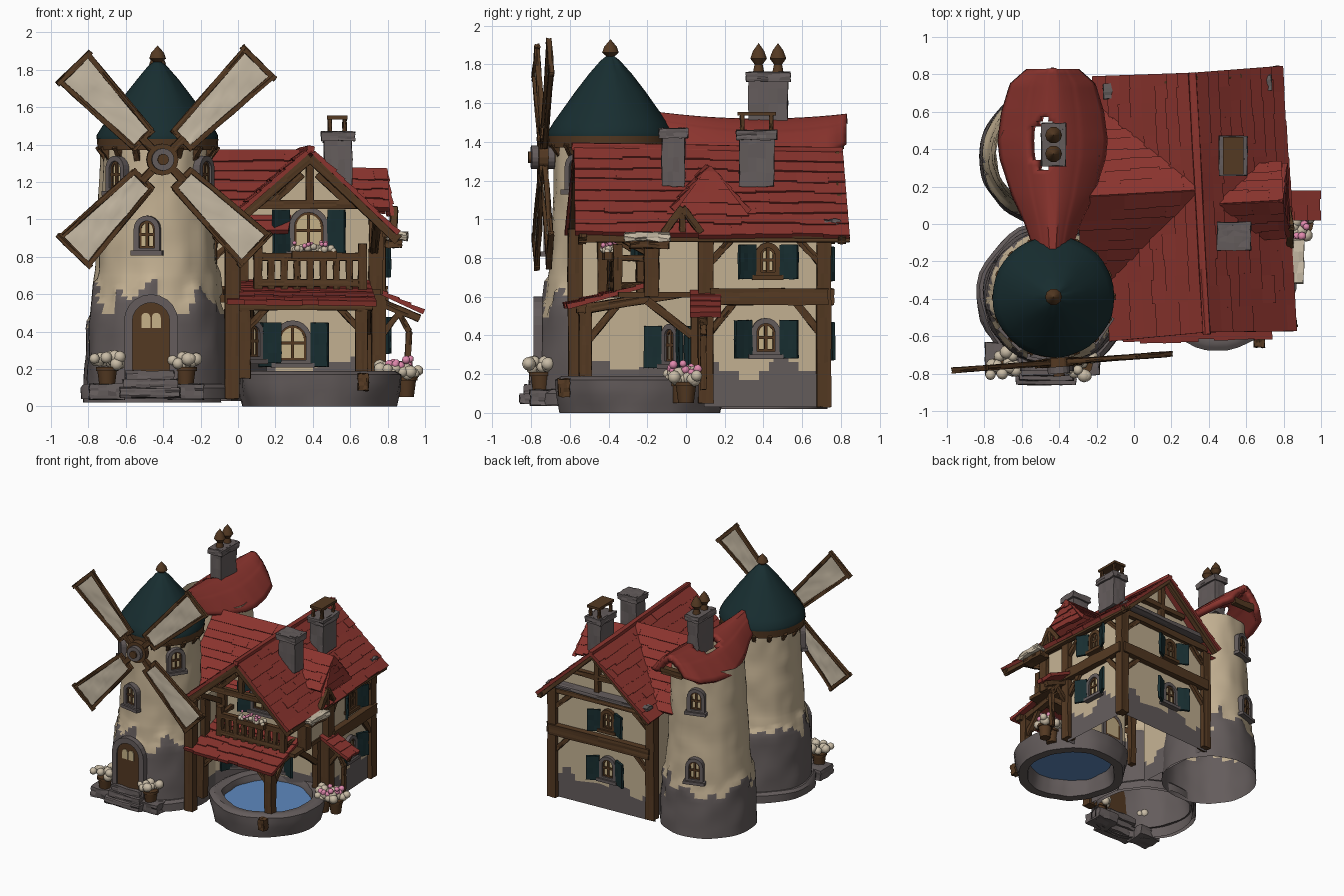
import bpy, bmesh, math, random
from mathutils import Vector as V, Matrix, noise

if "Cube" in bpy.data.objects:
    bpy.data.objects.remove(bpy.data.objects["Cube"])
random.seed(4)
I = Matrix.Identity(4)
pi = math.pi

def material(name, rgb):
    m = bpy.data.materials.new(name)
    m.diffuse_color = (*rgb, 1)
    m.use_nodes = True
    m.node_tree.nodes["Principled BSDF"].inputs["Base Color"].default_value = m.diffuse_color
    return m

RED = material("red tile", (.255, .034, .027))
TEAL = material("dark teal", (.009, .027, .030))
WOOD = material("brown wood", (.088, .041, .016))
STONE = material("grey stone", (.128, .108, .107))
CREAM = material("cream plaster", (.55, .44, .29))
PALE = material("pale cloth", (.58, .50, .38))
BLUE = material("water blue", (.11, .25, .52))
PINK = material("pink flower", (.75, .25, .42))
GLASS = material("warm glass", (.57, .45, .25))

def obj(name, bm, mats, smooth=False):
    bmesh.ops.recalc_face_normals(bm, faces=bm.faces)
    me = bpy.data.meshes.new(name)
    bm.to_mesh(me)
    bm.free()
    for m in mats:
        me.materials.append(m)
    for p in me.polygons:
        p.use_smooth = smooth
    o = bpy.data.objects.new(name, me)
    bpy.context.collection.objects.link(o)
    if smooth:
        me.set_sharp_from_angle(angle=math.radians(40))
    return o

def box(name, c, s, mat, M=I, rough=.0):
    bm = bmesh.new()
    bmesh.ops.create_cube(bm, size=1, matrix=Matrix.Diagonal((*s, 1)))
    if rough:
        bmesh.ops.subdivide_edges(bm, edges=bm.edges, cuts=3, use_grid_fill=True)
        for v in bm.verts:
            v.co += V([random.uniform(-rough, rough) for _ in range(3)])
    bm.transform(M @ Matrix.Translation(c))
    return obj(name, bm, [mat])

def beam(name, p, q, w, mat=WOOD, d=None, M=I):
    p, q = V(p), V(q)
    R = (q - p).to_track_quat('Z', 'Y').to_matrix().to_4x4()
    return box(name, (0, 0, 0), (w, d or w, (q - p).length), mat,
               M @ Matrix.Translation((p + q) / 2) @ R, rough=.003)

# revolved shape; with a stone height the lower faces become rough stone
def lathe(name, prof, c, mat, seg=48, stone=None, rings=1, lump=0.):
    bm, rows = bmesh.new(), []
    pts = [V(p).lerp(V(q), k / rings) for p, q in zip(prof, prof[1:]) for k in range(rings)] + [V(prof[-1])]
    wob = lambda a, z: noise.noise(V((math.cos(a) * 3, math.sin(a) * 3, z * 7 + c[0])))
    for r, z in pts:
        row = []
        for i in range(seg):
            a = 2 * pi * i / seg
            n = wob(a, z)
            rr = r + lump * n + (.014 if stone and z < stone + .17 * n else 0)
            row.append(bm.verts.new((c[0] + rr * math.cos(a), c[1] + rr * math.sin(a), c[2] + z)))
        rows.append(row)
    for k in range(len(rows) - 1):
        for i in range(seg):
            j = (i + 1) % seg
            f = bm.faces.new((rows[k][i], rows[k][j], rows[k + 1][j], rows[k + 1][i]))
            z = pts[k + 1][1]
            f.material_index = int(bool(stone) and z < stone + .17 * wob(2 * pi * i / seg, z))
    return obj(name, bm, [mat, STONE], True)

# plaster wall with an uneven stone foot; top(t) gives the upper edge
def wall(name, p, q, z0, top, stone=0):
    bm, n, m = bmesh.new(), 24, 20
    p, q = V((*p, 0)), V((*q, 0))
    g = [[bm.verts.new(p.lerp(q, i / n) + V((0, 0, z0 + (top(i / n) - z0) * k / m)))
          for k in range(m + 1)] for i in range(n + 1)]
    for i in range(n):
        for k in range(m):
            f = bm.faces.new((g[i][k], g[i + 1][k], g[i + 1][k + 1], g[i][k + 1]))
            c = f.calc_center_median()
            f.material_index = int(c.z < stone + .10 * noise.noise(c * 7))
    return obj(name, bm, [CREAM, STONE])

# overlapping shingles between an eave edge and a ridge edge
def tiles(name, e0, e1, r0, r1, rows, cols, t=.012):
    e0, e1, r0, r1 = map(V, (e0, e1, r0, r1))
    up = (e1 - e0).cross(r0 - e0).normalized()
    up = up if up.z > 0 else -up
    P = lambda u, v: e0.lerp(e1, u).lerp(r0.lerp(r1, u), v)
    bm = bmesh.new()
    for k in range(rows):
        cuts = [0] + [(j + (k % 2) * .5 + random.uniform(-.15, .15)) / cols for j in range(1, cols)] + [1]
        for a, b in zip(cuts, cuts[1:]):
            lo, hi = (k - random.uniform(0, .25)) / rows, (k + 1.05) / rows
            h = t * random.uniform(1.2, 1.7)
            vs = [bm.verts.new(P(u, v) + up * o) for u, v, o in
                  ((a, lo, h), (b, lo, h), (b, hi, t * .7), (a, hi, t * .7),
                   (a, lo, -t), (b, lo, -t), (b, hi, -t), (a, hi, -t))]
            for f in ((0, 1, 2, 3), (4, 5, 6, 7), (0, 1, 5, 4), (1, 2, 6, 5), (2, 3, 7, 6), (3, 0, 4, 7)):
                bm.faces.new([vs[i] for i in f])
    return obj(name, bm, [RED])

# arched plate or ring; local x points out of the wall
def arch(name, w, h, depth, mat, M, inner=0):
    def outline(g):
        a = w / 2 - g
        return [(-a, -h / 2 + g)] + [(-a * math.cos(pi * i / 10), h / 2 - w / 2 + a * math.sin(pi * i / 10))
                                     for i in range(11)] + [(a, -h / 2 + g)]
    bm = bmesh.new()
    o = [bm.verts.new((depth, y, z)) for y, z in outline(0)]
    n = len(o)
    if inner:
        q = [bm.verts.new((depth, y, z)) for y, z in outline(inner)]
        fs = [bm.faces.new((o[i], o[(i + 1) % n], q[(i + 1) % n], q[i])) for i in range(n)]
    else:
        fs = [bm.faces.new(o)]
    ex = bmesh.ops.extrude_face_region(bm, geom=fs)
    bmesh.ops.translate(bm, verts=[v for v in ex['geom'] if isinstance(v, bmesh.types.BMVert)], vec=(-depth - .015, 0, 0))
    bm.transform(M)
    return obj(name, bm, [mat])

def window(p, deg, w=.13, h=.18, shutters=True, frame=STONE):
    M = Matrix.Translation(p) @ Matrix.Rotation(math.radians(deg), 4, 'Z')
    arch("window_frame", w, h, .03, frame, M, .028)
    arch("window_inner_frame", w - .05, h - .05, .016, WOOD, M, .014)
    arch("window_pane", w - .05, h - .05, .008, GLASS, M)
    box("window_bar", (.012, 0, 0), (.012, .016, h - .05), WOOD, M)
    box("window_crossbar", (.012, 0, 0), (.012, w - .05, .016), WOOD, M)
    box("window_sill", (.02, 0, -h / 2), (.05, w + .03, .025), frame, M)
    for s in (-1, 1) if shutters else ():
        H = M @ Matrix.Translation((.01, s * w / 2, 0)) @ Matrix.Rotation(-s * .5, 4, 'Z')
        box("shutter", (.01, s * .055, -.01), (.02, .10, h * .98), TEAL, H, rough=.002)

# leafy clump with a few blossoms on top
def plant(name, c, r, n, mats):
    for i, m in enumerate(mats):
        bm = bmesh.new()
        for _ in range(n // (1 + i)):
            d = V([random.uniform(-1, 1) for _ in range(3)]) * r
            d.z = abs(d.z) * .7 + i * r * .5
            bmesh.ops.create_icosphere(bm, subdivisions=2, radius=r * random.uniform(.38, .52) * (1 - .35 * i),
                                       matrix=Matrix.Translation(V(c) + d))
        obj(name, bm, [m], True)

def pot(x, y, z, mats):
    lathe("flower_pot", [(.0, 0), (.04, 0), (.052, .09), (.06, .09), (.06, .11), (0, .11)], (x, y, z), WOOD, 12)
    plant("pot_flowers", (x, y, z + .12), .07, 14, mats)

# ---- windmill tower
T = (-.43, -.39, 0)
lathe("mill_tower", [(.365, .04), (.345, .55), (.315, .72), (.295, 1.1), (.285, 1.42)], T, CREAM, 64, .60, 9, .012)
lathe("mill_platform", [(.36, .12), (.39, .12), (.41, .10), (.41, .04)], T, STONE, 40, lump=.02)
lathe("cap_beam_ring", [(.27, 1.37), (.32, 1.37), (.325, 1.43), (.27, 1.43)], T, WOOD, 32)
lathe("mill_cap", [(.0, 1.43), (.325, 1.43), (.325, 1.45), (.295, 1.5), (.245, 1.57), (.18, 1.66), (.11, 1.75),
                   (.05, 1.82), (.01, 1.85)], T, TEAL, 40, lump=.006)
lathe("cap_finial", [(.025, 1.82), (.02, 1.84), (.045, 1.86), (.035, 1.89), (.0, 1.93)], T, WOOD, 10)
for i in range(16):
    a = 2 * pi * i / 16
    beam("cap_bracket", (T[0] + .27 * math.cos(a), T[1] + .27 * math.sin(a), 1.32),
         (T[0] + .32 * math.cos(a), T[1] + .32 * math.sin(a), 1.39), .03)
D = Matrix.Translation((-.465, -.757, .37)) @ Matrix.Rotation(-pi / 2, 4, 'Z')
arch("door_surround", .29, .46, .03, STONE, D, .045)
arch("mill_door", .22, .40, .02, WOOD, D)
for s in (-1, 1):
    arch("door_pane", .048, .08, .026, GLASS, D @ Matrix.Translation((0, s * .028, .09)))
for k in range(3):
    box("door_step", (-.47, -.75 - .025 * (2 - k), .075 + .045 * k), (.32 - .03 * k, .12, .05), STONE, rough=.005)
for deg, z, r in ((-100, .92, .308), (-136, 1.24, .29), (-34, 1.24, .29)):
    a = math.radians(deg)
    window((T[0] + r * math.cos(a), T[1] + r * math.sin(a), z), deg, .14, .20, False)
for x in (-.70, -.28):
    box("pot_ledge", (x, -.72, .08), (.19, .17, .08), STONE, rough=.006)
    pot(x, -.75, .1, [PALE])

# ---- sails
beam("sail_axle", (-.405, -.79, 1.32), (-.42, -.5, 1.34), .07)
HUB = Matrix.Translation((-.405, -.74, 1.32)) @ Matrix.Rotation(.075, 4, 'Z')
for r, d, m in ((.085, .05, WOOD), (.06, .12, STONE), (.03, .15, WOOD)):
    bm = bmesh.new()
    bmesh.ops.create_cone(bm, cap_ends=True, segments=16, radius1=r, radius2=r, depth=d)
    bm.transform(HUB @ Matrix.Rotation(pi / 2, 4, 'X'))
    obj("sail_hub", bm, [m])
for deg, L in ((45, .74), (134, .69), (226, .69), (316, .70)):
    S = HUB @ Matrix.Rotation(-math.radians(deg), 4, 'Y')
    beam("sail_spar", (.02, 0, 0), (.16, 0, 0), .04, M=S)
    for s in (-1, 1):
        beam("sail_rail", (.15, 0, s * .065), (L, 0, s * .105), .026, M=S)
    for x, h in ((.15, .075), (L - .01, .125)):
        beam("sail_crossbar", (x, 0, -h), (x, 0, h), .028, M=S)
    bm = bmesh.new()
    bmesh.ops.create_grid(bm, x_segments=10, y_segments=6, size=.5)
    for v in bm.verts:
        u = v.co.x + .5
        v.co = V((.15 + u * (L - .15), .014 * noise.noise(v.co * 5), v.co.y * (.13 + .08 * u)))
    bm.transform(S)
    obj("sail_cloth", bm, [PALE], True)

# ---- rear round tower with saddle roof
R = (-.46, .36, 0)
lathe("rear_tower", [(.355, .02), (.335, .42), (.30, .8), (.275, 1.36)], R, CREAM, 64, .40, 10, .01)
for z, r in ((.57, .325), (1.13, .288)):
    a = math.radians(107)
    window((R[0] + r * math.cos(a), R[1] + r * math.sin(a), z), 107, .14, .20, False)
bm, nu, nv = bmesh.new(), 40, 24
edge = [(-.20, .08), (0, .15), (.15, .22), (.35, .285), (.45, .295), (.6, .275), (.75, .23), (.83, .14)]
def half(y):
    for (a, p), (b, q) in zip(edge, edge[1:]):
        if y <= b:
            return p + (q - p) * (y - a) / (b - a)
    return edge[-1][1]
g = []
for i in range(nu + 1):
    y = -.20 + 1.03 * i / nu
    ridge = 1.52 + .12 * (y - .38) ** 2
    g.append([])
    for k in range(nv + 1):
        v = k / nv * 2 - 1
        step = .010 * ((abs(v) * 5) % 1)
        g[-1].append(bm.verts.new((-.435 + v * half(y), y, ridge - .21 * abs(v) ** 1.6 * (half(y) / .29) ** .4 + step)))
for i in range(nu):
    for k in range(nv):
        f = bm.faces.new((g[i][k], g[i + 1][k], g[i + 1][k + 1], g[i][k + 1]))
        c = f.calc_center_median()
        if ((c.x + .49) / .075) ** 2 + ((c.y - .43) / .135) ** 2 < 1:
            bm.faces.remove(f)
o = obj("rear_tower_roof", bm, [RED], True)
o.modifiers.new("thickness", 'SOLIDIFY').thickness = .05
beam("rear_roof_end_beam", (-.53, .79, 1.39), (-.34, .79, 1.39), .05)

# ---- chimneys
def chimney(x, y, z0, z1, sx, sy):
    box("chimney", (x, y, (z0 + z1) / 2), (sx, sy, z1 - z0), STONE, rough=.004)
    box("chimney_rim", (x, y, z1 - .025), (sx + .03, sy + .03, .05), STONE, rough=.004)
chimney(.535, -.065, 1.17, 1.47, .15, .12)
chimney(.53, .365, 1.17, 1.46, .12, .18)
chimney(-.43, .425, 1.43, 1.76, .10, .20)
for x in (.49, .57):
    for y in (.29, .44):
        beam("chimney_cap_post", (x, y, 1.45), (x, y, 1.54), .02)
box("chimney_cap_board", (.53, .365, 1.545), (.11, .20, .02), WOOD)
for y in (.375, .475):
    lathe("chimney_pot", [(.03, 0), (.022, .04), (.045, .07), (.03, .11), (0, .15)], (-.43, y, 1.76), WOOD, 10)

# ---- house walls
before_house = set(bpy.data.objects)
flat = lambda z: (lambda t: z)
gable = lambda x0, x1: (lambda t: 1.35 - .94 * abs(x0 + (x1 - x0) * t - .35))
wall("right_wall", (.75, .07), (.75, .69), .03, flat(.96), .26)
wall("back_wall", (-.15, .69), (.75, .69), .03, gable(-.15, .75), .24)
wall("left_wall", (-.13, .0), (-.13, .69), .05, flat(.92), .24)
wall("front_left_wall", (-.055, -.55), (-.055, -.22), .05, flat(.92), .24)
wall("porch_wall", (.15, .08), (.75, .08), .03, flat(.62), .20)
wall("porch_angled_wall", (-.055, -.22), (.15, .08), .03, flat(.62), .24)
wall("front_gable_wall", (-.05, -.2), (.73, -.2), .6, gable(-.05, .73))
wall("upper_side_wall", (.73, -.2), (.73, .1), .6, flat(.96))
box("upper_floor", (.33, -.13, .61), (.82, .48, .03), WOOD)

# ---- house windows
window((.75, .40, .79), 0, .13, .18, frame=WOOD)
window((.75, .39, .39), 0, .15, .20)
window((.26, .69, .78), 90, .13, .18, frame=WOOD)
window((.26, .69, .38), 90, .15, .20)
window((.36, -.2, .94), -90, .21, .25)
window((.29, .08, .34), -90, .20, .24)
window((.06, -.05, .35), -55, .13, .22)

# ---- timber frame
for x, y, z0, z1 in ((.75, .08, .05, .95), (.75, .69, .03, .95), (-.12, .69, .05, .9), (-.07, -.55, .04, .95),
                     (.72, -.2, .6, 1.0), (0, -.2, .6, 1.0), (-.05, -.40, .6, .92)):
    beam("corner_post", (x, y, z0), (x, y, z1), .075)
for z, w in ((.60, .085), (.93, .05)):
    beam("side_beam", (.76, -.2 if z > .9 else .1, z), (.76, .71, z), w)
    beam("back_beam", (-.12, .70, z), (.77, .70, z), w)
for z0, z1 in ((.42, .57), (.78, .91)):
    for s in (-1, 1):
        beam("side_brace", (.76, .385 + s * .28, z0), (.76, .385 + s * .16, z1), .035)
        beam("back_brace", (.31 + s * .42, .70, z0), (.31 + s * .28, .70, z1), .035)
box("back_ledge", (.32, .735, .985), (.90, .08, .03), STONE, rough=.004)
beam("back_collar", (.12, .71, 1.12), (.58, .71, 1.12), .04)
beam("back_king_post", (.35, .71, .99), (.35, .71, 1.32), .04)

# ---- main roof, cross roof and side dormer
for ex in (.82, -.16):
    tiles("main_roof", (ex, -.60, .925), (ex, .82, .915), (.35, -.58, 1.375), (.35, .81, 1.35), 8, 9)
    for y in (-.56, .78):
        beam("barge_board", (ex, y, .89), (.35, y, 1.33), .04, d=.05)
beam("ridge_cap", (.35, -.59, 1.375), (.35, .81, 1.35), .04, RED)
for y, z in ((-.27, .94), (.63, .94)):
    tiles("cross_roof", (-.30, y, z), (.25, y, z), (-.30, .18, 1.365), (.35, .18, 1.365), 8, 4)
for y in (-.09, .29):
    tiles("dormer_roof", (.56, y, 1.06), (.80, y, 1.05), (.40, .1, 1.275), (.80, .1, 1.265), 4, 3)
tiles("dormer_end_tiles", (.815, -.09, 1.03), (.815, .29, 1.03), (.785, .09, 1.27), (.785, .11, 1.27), 4, 3)
for y in (-.14, .05):
    beam("eave_gable", (.82, y, .93), (.83, -.045, 1.06), .035)
beam("eave_gable_post", (.82, -.045, .93), (.83, -.045, 1.05), .03)
beam("eave_beam", (.80, -.58, .9), (.80, .82, .9), .035)

# ---- front truss
beam("truss_tie", (.07, -.5, 1.08), (.63, -.5, 1.08), .045)
beam("truss_king_post", (.35, -.5, 1.08), (.35, -.5, 1.34), .04)
for s in (-1, 1):
    beam("truss_strut", (.35 + s * .2, -.5, 1.09), (.35 + s * .04, -.5, 1.24), .035)
    beam("roof_bracket", (.35 + s * .36, -.2, .82), (.35 + s * .36, -.52, 1.0), .04)

# ---- balcony
for z in (.66, .80):
    beam("balcony_rail", (.08, -.37, z), (.64, -.37, z), .04)
    for x in (.08, .64):
        beam("balcony_side_rail", (x, -.37, z), (x, -.2, z), .03)
for i in range(9):
    x = .08 + .07 * i
    beam("baluster", (x, -.37, .6), (x, -.37, .87 if i in (0, 8) else .80), .045 if i in (0, 8) else .035)
box("flower_box", (.38, -.40, .81), (.24, .06, .04), WOOD)
for x in (.31, .38, .45):
    plant("balcony_flowers", (x, -.40, .83), .04, 8, [PALE, PINK])

# the whole house stands slightly turned against the mill
TURN = Matrix.Translation((.35, .1, 0)) @ Matrix.Rotation(.055, 4, 'Z') @ Matrix.Translation((-.35, -.1, 0))
for o in set(bpy.data.objects) - before_house:
    o.data.transform(TURN)

# ---- porch
tiles("porch_roof", (-.06, -.62, .56), (.74, -.60, .55), (-.06, -.17, .68), (.70, -.17, .67), 5, 8)
beam("porch_eave_beam", (-.05, -.54, .54), (.72, -.54, .54), .05)
for x, s in ((.035, 1), (.66, -1)):
    beam("porch_post", (x, -.52, .15), (x, -.52, .55), .065)
    beam("porch_brace", (x, -.52, .40), (x + s * .12, -.52, .53), .035)
    beam("porch_side_beam", (x, -.56, .53), (x, .08, .64), .05)
    beam("porch_side_brace", (x, -.5, .38), (x, -.36, .55), .035)
    beam("porch_rear_post", (x + .03, .05, .1), (x + .03, .05, .62), .05)
    beam("porch_rear_brace", (x + .03, .03, .40), (x + .03, -.2, .58), .04)
tiles("side_porch_roof", (.98, .02, .51), (.98, .18, .51), (.72, .02, .63), (.72, .18, .63), 4, 3)
beam("side_porch_beam", (.73, .09, .57), (.97, .09, .47), .04)
for p, q in (((.90, .09, .12), (.915, .09, .40)), ((.915, .09, .40), (.86, .09, .50)), ((.77, .09, .38), (.86, .09, .50))):
    beam("side_porch_post", p, q, .03)

# ---- pond
P = (.44, -.235, 0)
lathe("pond_wall", [(.41, 0), (.43, .09), (.435, .17), (.40, .19), (.34, .18), (.32, .12), (.34, .0), (.41, 0)],
      P, STONE, 48, lump=.02, rings=2)
lathe("pond_water", [(.0, .13), (.34, .13)], P, BLUE, 32)
box("pond_spout", (.67, -.63, .13), (.055, .06, .09), WOOD, rough=.005)

# ---- plants beside the pond and awning under the eave
pot(.81, -.03, .05, [PALE, PINK])
pot(.90, .0, .05, [PALE, PINK])
box("eave_planter", (.83, -.19, .87), (.09, .20, .04), WOOD, rough=.005)
box("eave_awning", (.85, -.20, .91), (.11, .23, .04), PALE, rough=.008)
